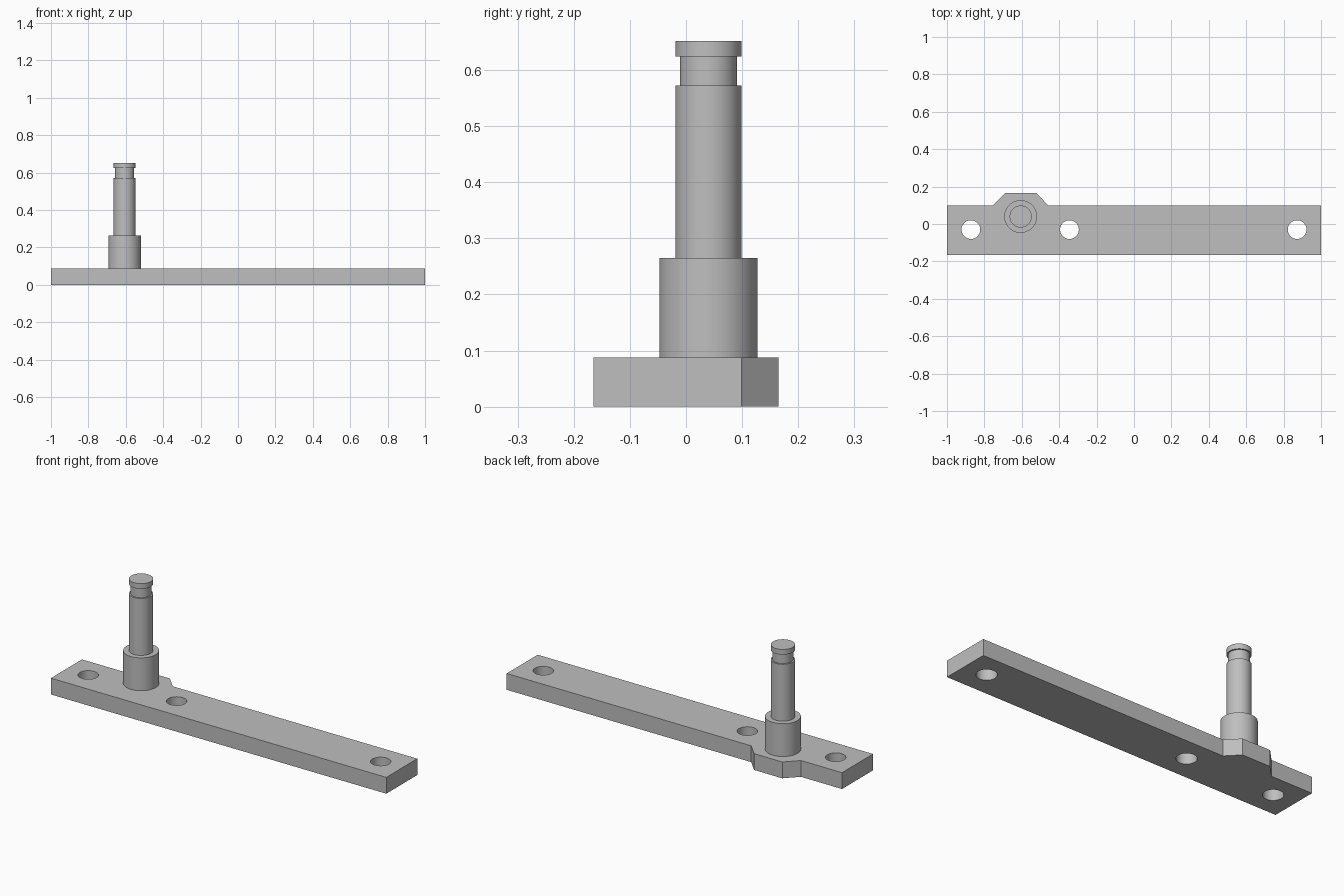
import bpy
import bmesh
from math import cos, sin, pi, radians
from mathutils import Matrix, Vector

cube = bpy.data.objects.get("Cube")
if cube:
    bpy.data.objects.remove(cube, do_unlink=True)

PLATE_TOP = 0.088
POST_X, POST_Y = -0.606, 0.04
SEGMENTS = 64

steel = bpy.data.materials.new("grey steel")
steel.use_nodes = True
grey = (0.52, 0.52, 0.52, 1)
steel.diffuse_color = grey
steel.node_tree.nodes["Principled BSDF"].inputs["Base Color"].default_value = grey


def activate(obj):
    bpy.ops.object.select_all(action="DESELECT")
    obj.select_set(True)
    bpy.context.view_layer.objects.active = obj


def smooth(obj):
    activate(obj)
    bpy.ops.object.shade_smooth_by_angle(angle=radians(30))


def add_loop(curve, points):
    """Add a closed outline to a filled flat curve."""
    spline = curve.splines.new("POLY")
    spline.points.add(len(points) - 1)
    for target, (x, y) in zip(spline.points, points):
        target.co = (x, y, 0, 1)
    spline.use_cyclic_u = True


def circle(x, y, radius):
    steps = [2 * pi * i / SEGMENTS for i in range(SEGMENTS)]
    return [(x + radius * cos(a), y + radius * sin(a)) for a in steps]


# Base plate: bar outline with a chamfered lug behind the post and three holes
curve = bpy.data.curves.new("base_plate", "CURVE")
curve.dimensions = "2D"
curve.fill_mode = "BOTH"
curve.extrude = PLATE_TOP / 2
front, back, lug = -0.165, 0.099, 0.165
add_loop(curve, [(-1, front), (1, front), (1, back),
                 (POST_X + 0.148, back), (POST_X + 0.084, lug),
                 (POST_X - 0.084, lug), (POST_X - 0.148, back), (-1, back)])
for hole_x in (-0.872, -0.345, 0.872):
    add_loop(curve, circle(hole_x, -0.03, 0.05))
plate = bpy.data.objects.new("base_plate", curve)
bpy.context.collection.objects.link(plate)
plate.location.z = PLATE_TOP / 2
activate(plate)
bpy.ops.object.convert(target="MESH")
plate = bpy.context.object
plate.data.materials.clear()
plate.data.materials.append(steel)
bm = bmesh.new()
bm.from_mesh(plate.data)
bmesh.ops.remove_doubles(bm, verts=bm.verts, dist=0.0001)
bmesh.ops.recalc_face_normals(bm, faces=bm.faces)
bm.to_mesh(plate.data)
bm.free()
smooth(plate)


def lathe(name, profile):
    """Spin a radius/height profile around the post axis."""
    bm = bmesh.new()
    verts = [bm.verts.new((r, 0, z)) for r, z in profile]
    edges = [bm.edges.new(pair) for pair in zip(verts, verts[1:])]
    bmesh.ops.spin(bm, geom=verts + edges, cent=Vector(), axis=(0, 0, 1),
                   angle=2 * pi, steps=SEGMENTS)
    bmesh.ops.remove_doubles(bm, verts=bm.verts, dist=0.0001)
    bmesh.ops.recalc_face_normals(bm, faces=bm.faces)
    bmesh.ops.transform(bm, matrix=Matrix.Translation((POST_X, POST_Y, 0)),
                        verts=bm.verts)
    mesh = bpy.data.meshes.new(name)
    bm.to_mesh(mesh)
    bm.free()
    mesh.materials.append(steel)
    obj = bpy.data.objects.new(name, mesh)
    bpy.context.collection.objects.link(obj)
    smooth(obj)


# Stepped post: wide collar, pin, retaining groove and head
collar, pin, groove = 0.0875, 0.059, 0.051
lathe("stepped_post", [(0, PLATE_TOP), (collar, PLATE_TOP),
                       (collar, 0.265), (pin, 0.265),
                       (pin, 0.572), (groove, 0.572),
                       (groove, 0.624), (pin, 0.624),
                       (pin, 0.652), (0, 0.652)])
